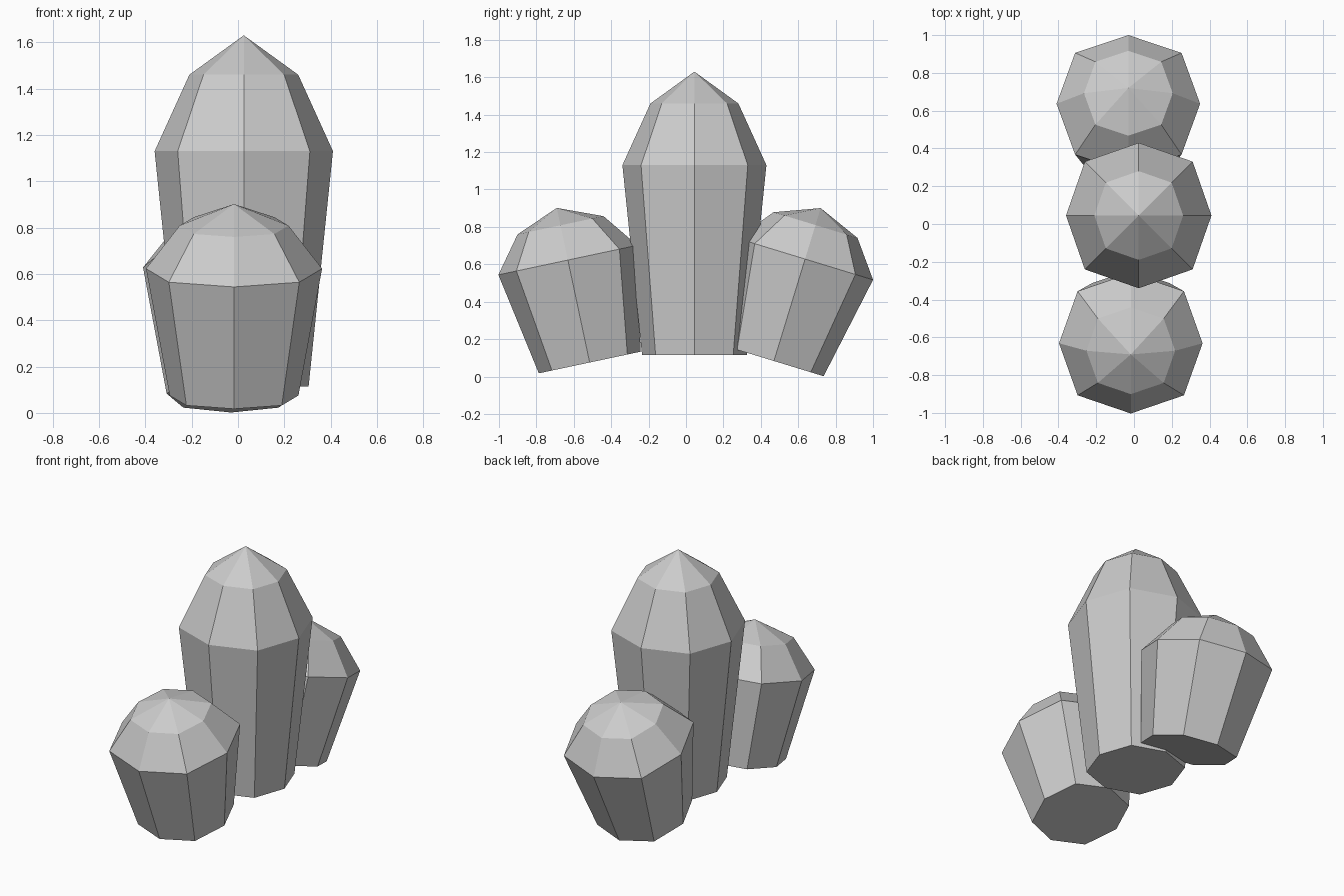
import bpy, bmesh, math
from mathutils import Matrix

if "Cube" in bpy.data.objects:
    bpy.data.objects.remove(bpy.data.objects["Cube"])

SIDES = 8
DIAGONAL = 1.048   # the octagon's corner points sit slightly further out


def crystal(name, base, tilt, rings, tip):
    """Faceted crystal: (height, radius) rings along an axis tilted about x, closed by a tip."""
    bm = bmesh.new()
    loops = []
    for h, r in rings:
        loop = []
        for i in range(SIDES):
            a = 2 * math.pi * i / SIDES
            rr = r * (DIAGONAL if i % 2 else 1.0)
            loop.append(bm.verts.new((rr * math.cos(a), rr * math.sin(a), h)))
        loops.append(loop)
    apex = bm.verts.new((0, 0, tip))
    bm.faces.new(loops[0][::-1])
    for i in range(SIDES):
        j = (i + 1) % SIDES
        for lo, hi in zip(loops, loops[1:]):
            bm.faces.new((lo[i], lo[j], hi[j], hi[i]))
        bm.faces.new((loops[-1][i], loops[-1][j], apex))
    bm.transform(Matrix.Translation(base) @ Matrix.Rotation(math.radians(tilt), 4, 'X'))
    bmesh.ops.recalc_face_normals(bm, faces=bm.faces)
    mesh = bpy.data.meshes.new(name)
    bm.to_mesh(mesh)
    bm.free()
    obj = bpy.data.objects.new(name, mesh)
    bpy.context.collection.objects.link(obj)
    return obj


# Tall upright crystal
crystal("center_crystal", (0.025, 0.045, 0.115), 0,
        [(0, 0.28), (1.015, 0.385), (1.345, 0.235)], 1.515)

# Short crystals leaning outwards
crystal("front_crystal", (-0.017, -0.515, 0.075), 12,
        [(0, 0.278), (0.56, 0.380), (0.75, 0.235)], 0.845)
crystal("back_crystal", (-0.03, 0.47, 0.083), -17,
        [(0, 0.278), (0.57, 0.380), (0.76, 0.235)], 0.855)
